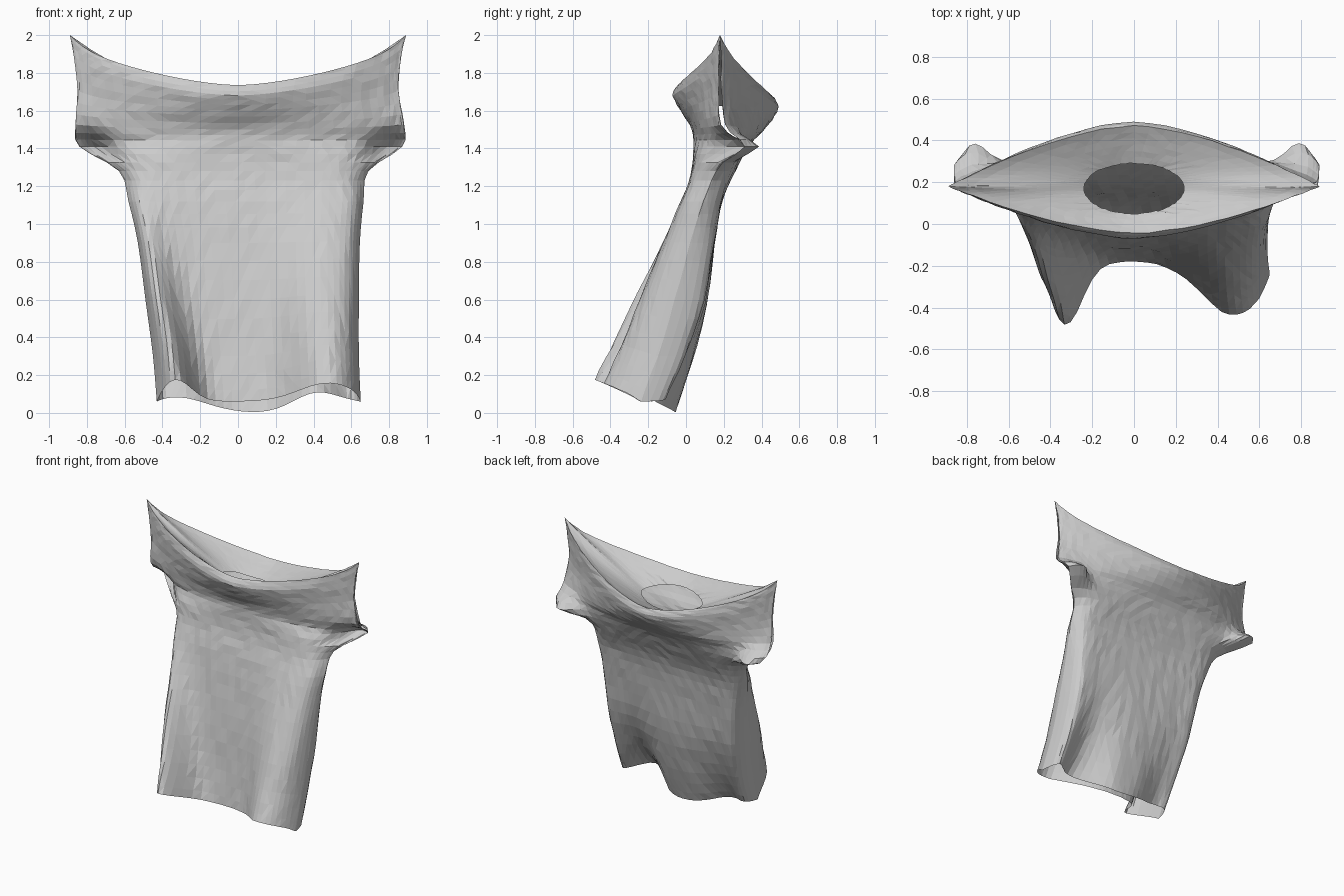
import bpy
import bmesh
import math
import random

random.seed(4)

default_cube = bpy.data.objects.get("Cube")
if default_cube:
    bpy.data.objects.remove(default_cube, do_unlink=True)

COLUMNS = 36        # faces across each panel
STEPS = 3           # rows between two key sections
COLLAR_STEPS = 6

# Key sections from hem to rim:
# height, left x, right x, seam y, front y, back y, squareness, rim lift, slit
SECTIONS = [
    (.06, -.43, .65, -.24, -.18, -.05, 24, 0, 0),
    (.3, -.45, .64, -.15, -.14, .03, 24, 0, 0),
    (.6, -.49, .64, -.06, -.1, .11, 24, 0, 0),
    (.9, -.53, .645, .02, -.05, .15, 22, 0, 0),
    (1.12, -.58, .665, .09, -.01, .19, 16, 0, 0),
    (1.28, -.63, .69, .16, .03, .26, 9, 0, 0),
    (1.41, -.84, .87, .22, .04, .33, 2.8, 0, 0),
    (1.5, -.86, .88, .19, .03, .41, 2, .1, .012),
    (1.6, -.85, .85, .18, -.03, .47, 1.7, .4, .006),
    (1.68, -.87, .865, .18, -.07, .49, 1.6, .8, .004),
    (1.735, -.89, .89, .18, -.045, .47, 1.6, 1, 0),
]


def bump(t, centre, width):
    return math.exp(-((t - centre) / width) ** 2)


def section_at(v):
    """Smoothly interpolate the key sections."""
    last = len(SECTIONS) - 1
    i = min(int(v), last - 1)
    s = v - i
    a, b, c, d = (SECTIONS[max(0, min(last, i + k))] for k in (-1, 0, 1, 2))
    return [q + s / 2 * (r - p + s * (2 * p - 5 * q + 4 * r - e
                                     + s * (3 * (q - r) + e - p)))
            for p, q, r, e in zip(a, b, c, d)]


def cloth_point(v, t, front):
    """Point on the front or back panel; t runs from -1 to 1 across it."""
    z, left, right, seam, front_y, back_y, power, lift, slit = section_at(v)
    x = (left + right) / 2 + t * (right - left) / 2
    full = 1 - abs(t) ** max(power, 1.5)
    hang = max(0, 1 - z / 1.2)
    # hanging folds push forward near the hem
    if front:
        fold = (.32 * hang ** .85 * bump(t, -.8 - .2 * z, .21)
                + .27 * hang * bump(t, .68, .4))
        face = front_y - fold
        seam -= max(0, slit)
    else:
        fold = hang ** 3 * (.1 * bump(t, -.75, .3) + .22 * bump(t, .55, .3))
        face = back_y - fold
        seam += max(0, slit)
    y = seam + (face - seam) * full
    # sleeve undersides swing backwards
    y += .14 * bump(abs(t), .92, .12) * bump(z, 1.41, .055)
    # scooped neckline and wavy hem
    z += lift * (.2 * abs(t) ** 1.6 + .065 * abs(t) ** 10)
    z += .4 * fold * full * hang
    if not front:
        z -= .06 * hang * bump(t, 0, .6) * full + .07 * lift * full
    return x, y, z


def collar_point(s, t, front):
    """Point on the sunken collar, from the rim (s=0) to the neck hole (s=1)."""
    x, y, z = cloth_point(len(SECTIONS) - 1, t, front)
    side = -1 if front else 1
    hole_y = .17 + side * .12 * math.sqrt(max(0, 1 - t * t))
    hole_z = 1.625 - side * .04 * (1 - t * t)
    return (x + (.24 * t - x) * s,
            y + (hole_y - y) * s,
            z + (hole_z - z) * s ** .9)


def add_grid(bm, point, values, front):
    """Fill a panel of quads over the given row values."""
    rows = []
    for value in values:
        row = []
        for i in range(COLUMNS + 1):
            t = math.sin(math.pi * (i / COLUMNS - .5))
            row.append(bm.verts.new(point(value, t, front)))
        rows.append(row)
    for low, high in zip(rows, rows[1:]):
        for i in range(COLUMNS):
            quad = [low[i], low[i + 1], high[i + 1], high[i]]
            bm.faces.new(quad if front else quad[::-1])


# Garment: two panels sewn at the sides, open sleeves, sunken collar
bm = bmesh.new()
levels = [i / STEPS for i in range((len(SECTIONS) - 1) * STEPS + 1)]
collar = [i / COLLAR_STEPS for i in range(COLLAR_STEPS + 1)]
for is_front in (True, False):
    add_grid(bm, cloth_point, levels, is_front)
    add_grid(bm, collar_point, collar, is_front)
bmesh.ops.remove_doubles(bm, verts=bm.verts[:], dist=.0005)

# Slight creasing of the cloth
for vert in bm.verts:
    vert.co.y += random.uniform(-.003, .003)
bmesh.ops.triangulate(bm, faces=bm.faces[:])

mesh = bpy.data.meshes.new("draped_shirt")
bm.to_mesh(mesh)
bm.free()
shirt = bpy.data.objects.new("draped_shirt", mesh)
bpy.context.collection.objects.link(shirt)

# Plain cloth colour
cloth = bpy.data.materials.new("grey_cloth")
cloth.use_nodes = True
grey = (.6, .6, .6, 1)
cloth.diffuse_color = grey
cloth.node_tree.nodes["Principled BSDF"].inputs["Base Color"].default_value = grey
mesh.materials.append(cloth)
